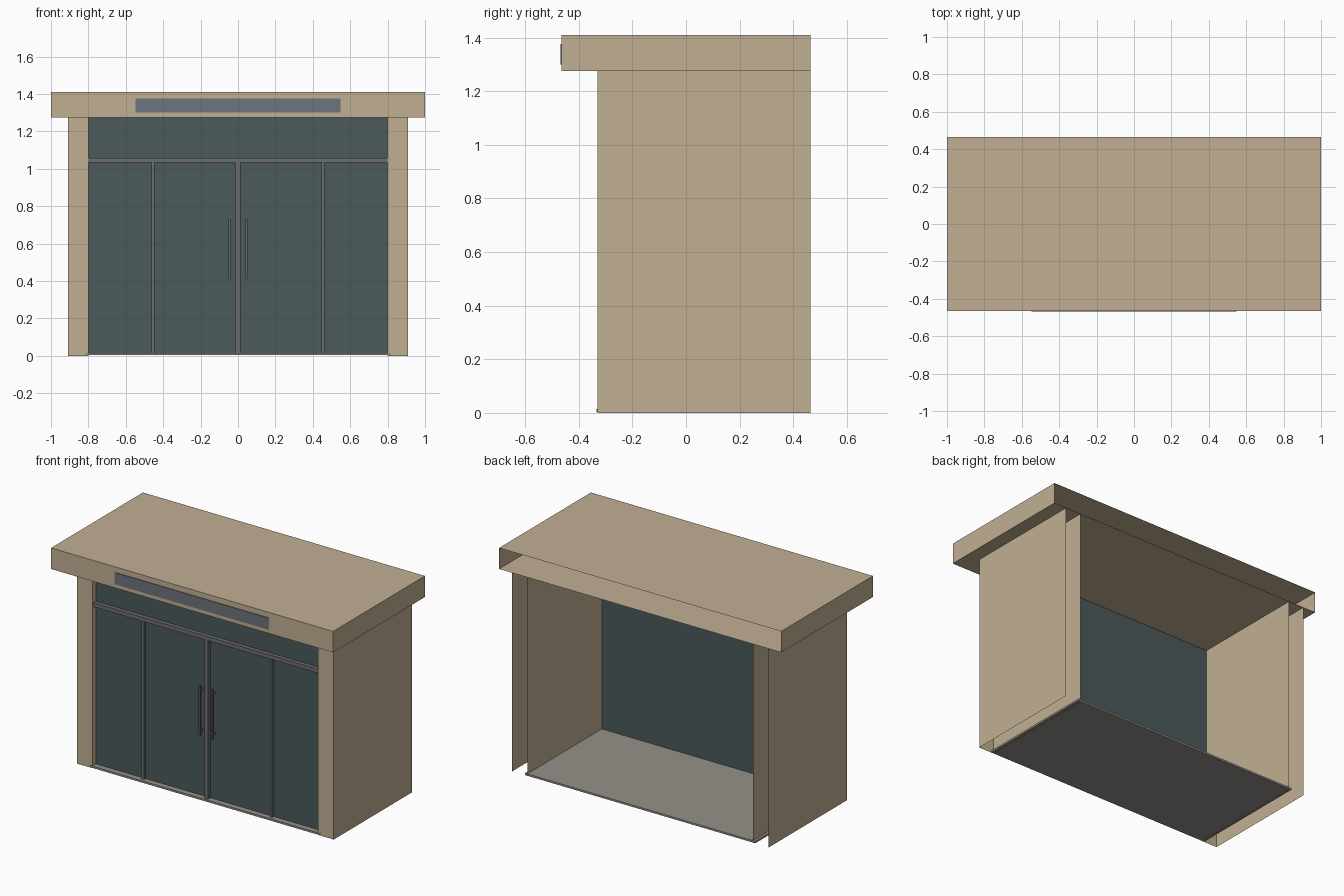
import bpy
import bmesh

cube = bpy.data.objects.get("Cube")
if cube:
    bpy.data.objects.remove(cube, do_unlink=True)


def material(name, rgb):
    m = bpy.data.materials.new(name)
    m.diffuse_color = (*rgb, 1)
    m.use_nodes = True
    m.node_tree.nodes["Principled BSDF"].inputs["Base Color"].default_value = (*rgb, 1)
    return m


TAN = material("tan_cladding", (0.535, 0.43, 0.29))
GLASS = material("dark_teal_glass", (0.072, 0.102, 0.104))
METAL = material("grey_metal", (0.15, 0.152, 0.175))
SIGN = material("slate_sign", (0.155, 0.178, 0.205))
STONE = material("stone_floor", (0.3, 0.285, 0.255))


def finish(name, bm, mat):
    mesh = bpy.data.meshes.new(name)
    bm.to_mesh(mesh)
    bm.free()
    mesh.materials.append(mat)
    ob = bpy.data.objects.new(name, mesh)
    bpy.context.collection.objects.link(ob)
    return ob


def box(name, xs, ys, zs, mat, open_back=False):
    """Box between pairs of limits, optionally without its rear face."""
    bm = bmesh.new()
    bmesh.ops.create_cube(bm, size=1)
    for v in bm.verts:
        v.co = [lim[0] if c < 0 else lim[1] for c, lim in zip(v.co, (xs, ys, zs))]
    if open_back:
        bm.normal_update()
        rear = [f for f in bm.faces if f.normal.y > 0.9]
        bmesh.ops.delete(bm, geom=rear, context='FACES')
    return finish(name, bm, mat)


def centred(x, width):
    return (x - width / 2, x + width / 2)


FRONT, BACK, EAVES = -0.33, 0.465, 1.275

# Hollow side walls: a U-shaped plan, open at the back, top and bottom
for side, s in (("left", 1), ("right", -1)):
    bm = bmesh.new()
    plan = [(0.91, BACK), (0.91, FRONT), (0.8, FRONT), (0.8, BACK)]
    low = [bm.verts.new((s * x, y, 0)) for x, y in plan]
    high = [bm.verts.new((s * x, y, EAVES)) for x, y in plan]
    for i in range(len(plan) - 1):
        quad = [low[i], high[i], high[i + 1], low[i + 1]]
        bm.faces.new(quad if s > 0 else quad[::-1])
    bm.normal_update()
    if bm.faces[:][0].normal.x * s < 0:
        bmesh.ops.reverse_faces(bm, faces=bm.faces[:])
    finish(side + "_wall", bm, TAN)

# Roof canopy, hollow at the rear, with its sign plate
box("roof_canopy", (-1, 1), (-BACK, BACK), (EAVES, 1.41), TAN, open_back=True)
box("sign_plate", (-0.547, 0.547), (-0.469, -0.464), (1.3, 1.375), SIGN)

# Floor slab and glazing
box("floor_slab", (-0.817, 0.817), (-0.333, BACK), (0.003, 0.015), STONE)
box("glass_front", (-0.8, 0.8), (-0.297, -0.29), (0.015, EAVES), GLASS)

# Door frame
box("transom_bar", (-0.8, 0.8), (-0.323, -0.296), (1.032, 1.058), METAL)
box("centre_mullion", centred(0, 0.026), (-0.32, -0.296), (0.015, 1.032), METAL)
for side, s in (("left", 1), ("right", -1)):
    box(side + "_mullion", centred(s * 0.455, 0.016), (-0.315, -0.296), (0.015, 1.032), METAL)
    # Pull handle on two short posts
    grip = centred(s * 0.045, 0.009)
    box(side + "_handle", grip, (-0.329, -0.319), (0.41, 0.73), METAL)
    for level, z in (("lower", 0.44), ("upper", 0.7)):
        box(f"{side}_{level}_handle_post", grip, (-0.32, -0.296), centred(z, 0.01), METAL)
